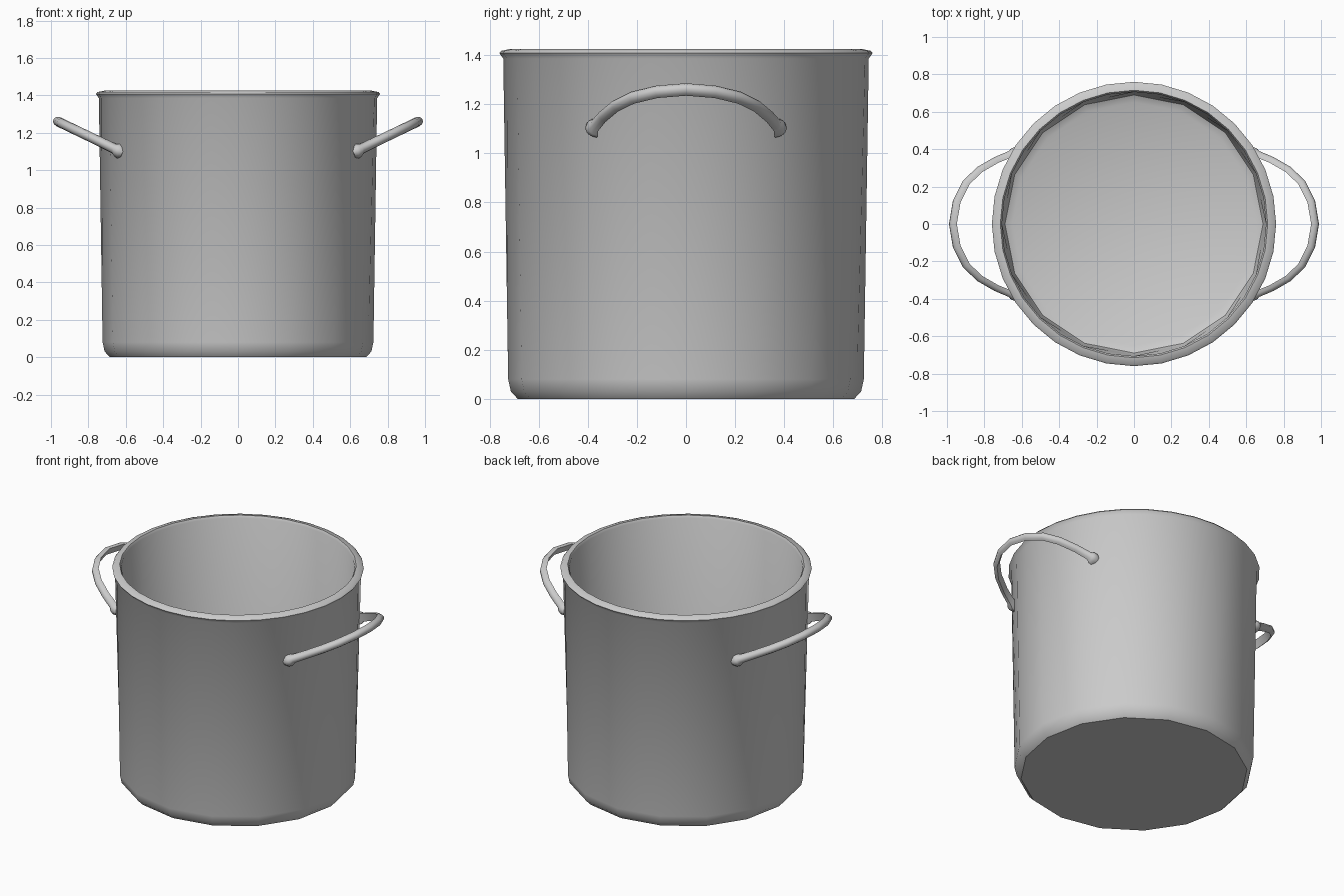
import bpy, bmesh, math
from mathutils import Vector

cube = bpy.data.objects.get("Cube")
if cube:
    bpy.data.objects.remove(cube)

steel = bpy.data.materials.new("brushed grey steel")
steel.use_nodes = True
grey = (0.6, 0.6, 0.6, 1)
steel.diffuse_color = grey
steel.node_tree.nodes["Principled BSDF"].inputs["Base Color"].default_value = grey


def finish(name, bm, angle):
    bmesh.ops.recalc_face_normals(bm, faces=bm.faces)
    mesh = bpy.data.meshes.new(name)
    bm.to_mesh(mesh)
    bm.free()
    mesh.materials.append(steel)
    obj = bpy.data.objects.new(name, mesh)
    bpy.context.collection.objects.link(obj)
    bpy.ops.object.select_all(action='DESELECT')
    obj.select_set(True)
    bpy.context.view_layer.objects.active = obj
    bpy.ops.object.shade_smooth_by_angle(angle=math.radians(angle))
    return obj


def skin(bm, rings):
    """Join rings of points into a capped tube."""
    loops = [[bm.verts.new(p) for p in ring] for ring in rings]
    n = len(loops[0])
    for a, b in zip(loops, loops[1:]):
        for i in range(n):
            j = (i + 1) % n
            bm.faces.new((a[i], a[j], b[j], b[i]))
    bm.faces.new(loops[0])
    bm.faces.new(loops[-1])


# Pot body: radius, height, and whether the ring is the coarse 16-sided one
SIDES = 32
profile = [(0.685, 0, 1), (0.713, 0.03, 1), (0.724, 0.08, 1),
           (0.744, 1.385, 0), (0.760, 1.408, 0), (0.752, 1.417, 0),
           (0.715, 1.425, 0), (0.706, 1.41, 0),
           (0.703, 0.09, 1), (0.69, 0.05, 1), (0.652, 0.03, 1)]


def pot_ring(radius, z, coarse):
    points = []
    for i in range(SIDES):
        a = math.tau * i / SIDES
        r = radius * math.cos(math.tau / SIDES) if coarse and i % 2 else radius
        points.append((r * math.cos(a), r * math.sin(a), z))
    return points


bm = bmesh.new()
skin(bm, [pot_ring(*p) for p in profile])
finish("pot_body", bm, 40)


# Handles: half-round bar swept along a tilted arc, with swollen feet
half = [(0.615, 0.385, 1.1), (0.632, 0.382, 1.55), (0.648, 0.378, 1.5),
        (0.664, 0.371, 1.05), (0.74, 0.34, 1), (0.83, 0.288, 1),
        (0.90, 0.22, 1), (0.95, 0.12, 1)]
path = half + [(0.97, 0, 1)] + [(x, -y, s) for x, y, s in reversed(half)]
TILT = 0.48


def handle_rings():
    centres = [Vector((x, y, 1.105 + TILT * (x - 0.64))) for x, y, s in path]
    normal = Vector((-TILT, 0, 1)).normalized()
    last = len(path) - 1
    rings = []
    for i, c in enumerate(centres):
        along = (centres[min(i + 1, last)] - centres[max(i - 1, 0)]).normalized()
        outward = normal.cross(along)
        if outward.dot(c - Vector((0.6, 0, 1.1))) < 0:
            outward.negate()
        s = path[i][2]
        # Rounded outer side, flat inner side
        rings.append([c + s * (0.026 * math.cos(math.pi * k / 6) * normal
                               + (0.032 * math.sin(math.pi * k / 6) - 0.013) * outward)
                      for k in range(7)])
    return rings


for name, side in (("left_handle", 1), ("right_handle", -1)):
    bm = bmesh.new()
    skin(bm, [[(side * p.x, p.y, p.z) for p in ring] for ring in handle_rings()])
    finish(name, bm, 50)
